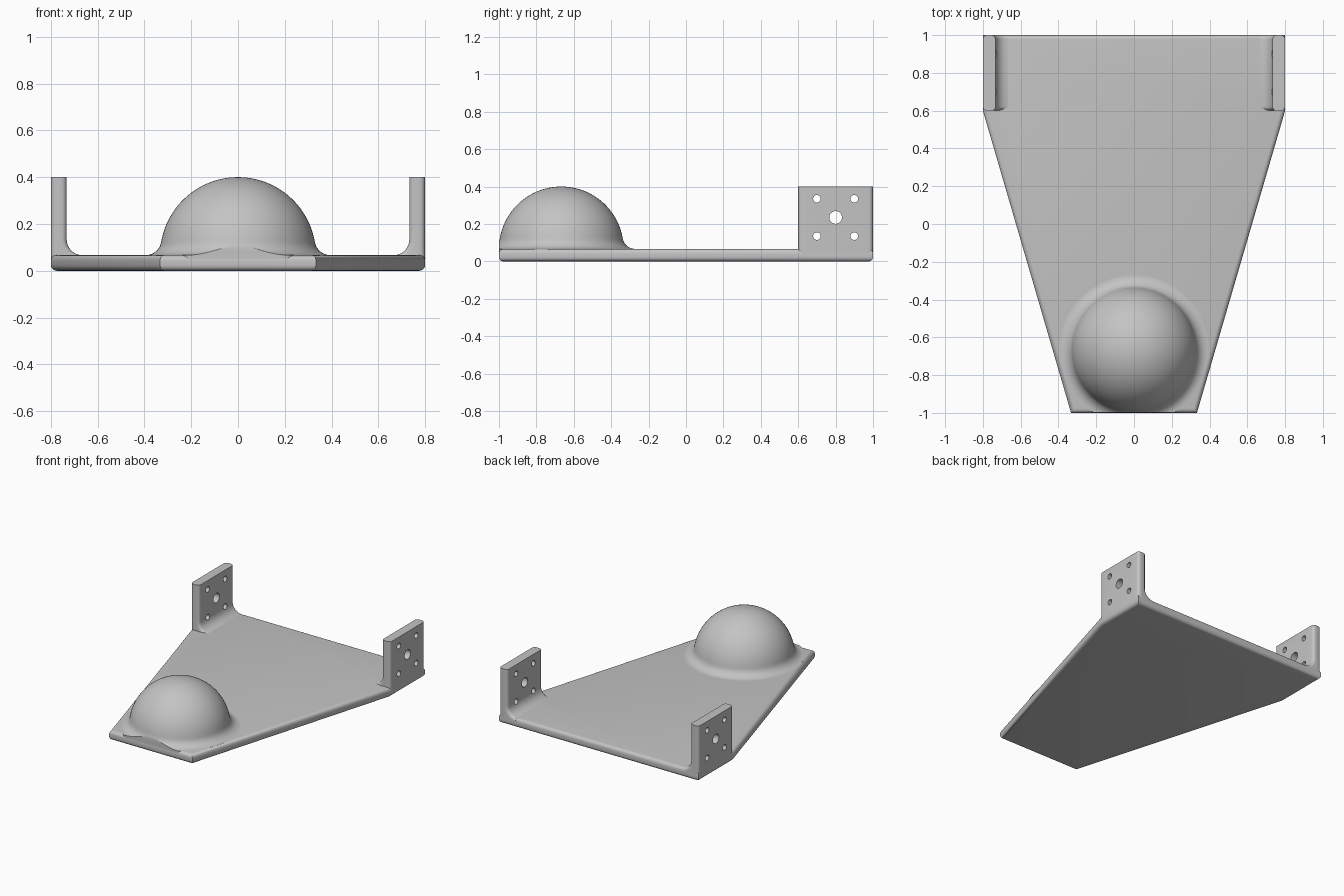
import bpy, bmesh
from math import cos, sin, pi, radians, sqrt, asin
from mathutils import Matrix, Vector

cube = bpy.data.objects.get("Cube")
if cube:
    bpy.data.objects.remove(cube, do_unlink=True)

grey = bpy.data.materials.new("light grey")
grey.use_nodes = True
COLOUR = (0.55, 0.55, 0.55, 1)
grey.diffuse_color = COLOUR
grey.node_tree.nodes["Principled BSDF"].inputs["Base Color"].default_value = COLOUR

T = 0.067      # plate thickness
R = 1 / 3      # dome radius
F = 0.067      # fillet radius


def activate(ob):
    bpy.ops.object.select_all(action="DESELECT")
    ob.select_set(True)
    bpy.context.view_layer.objects.active = ob


def finish(bm, name):
    bmesh.ops.recalc_face_normals(bm, faces=bm.faces)
    mesh = bpy.data.meshes.new(name)
    bm.to_mesh(mesh)
    bm.free()
    mesh.materials.append(grey)
    ob = bpy.data.objects.new(name, mesh)
    bpy.context.collection.objects.link(ob)
    return ob


def smooth(ob):
    activate(ob)
    bpy.ops.object.shade_smooth_by_angle(angle=radians(35))


def prism(points, offset):
    """Extrude a closed 3D outline along an offset."""
    bm = bmesh.new()
    face = bm.faces.new([bm.verts.new(p) for p in points])
    out = bmesh.ops.extrude_face_region(bm, geom=[face], use_keep_orig=True)
    moved = [g for g in out["geom"] if isinstance(g, bmesh.types.BMVert)]
    bmesh.ops.translate(bm, verts=moved, vec=offset)
    bmesh.ops.recalc_face_normals(bm, faces=bm.faces)
    return bm


def round_edges(bm, edges, width):
    bmesh.ops.bevel(bm, geom=edges, offset=width, segments=5, profile=0.5,
                    affect="EDGES", clamp_overlap=False)


# Tapered base plate with rounded rims
half = [(R, -1), (0.8, 0.6), (0.8, 1)]
outline = half + [(-x, y) for x, y in reversed(half)]
bm = prism([(x, y, 0) for x, y in outline], (0, 0, T))
rims = [e for e in bm.edges if abs(e.verts[0].co.z - e.verts[1].co.z) < 1e-4]
round_edges(bm, rims, 0.024)
smooth(finish(bm, "base_plate"))

# Dome with a fillet at its foot, trimmed flush with the front of the plate
foot = sqrt((R + F) ** 2 - F ** 2)
start = asin(F / (R + F))
profile = []
for i in range(25):
    a = pi / 2 + (start - pi / 2) * i / 24
    profile.append((R * cos(a), T + R * sin(a)))
for i in range(1, 9):
    a = pi + start + (pi / 2 - start) * i / 8
    profile.append((foot + F * cos(a), T + F + F * sin(a)))
profile += [(foot, T - 0.02), (0, T - 0.02)]
bm = bmesh.new()
verts = [bm.verts.new((r, 0, z)) for r, z in profile]
edges = [bm.edges.new(pair) for pair in zip(verts, verts[1:])]
bmesh.ops.spin(bm, geom=verts + edges, axis=(0, 0, 1), cent=(0, 0, 0),
               angle=2 * pi, steps=96, use_duplicate=False)
bmesh.ops.remove_doubles(bm, verts=bm.verts, dist=1e-4)
bmesh.ops.translate(bm, verts=bm.verts, vec=(0, -2 / 3, 0))
cut = bmesh.ops.bisect_plane(bm, geom=bm.verts[:] + bm.edges[:] + bm.faces[:],
                             plane_co=(0, -0.999, 0), plane_no=(0, -1, 0),
                             clear_outer=True)
rim = [g for g in cut["geom_cut"] if isinstance(g, bmesh.types.BMEdge)]
bmesh.ops.holes_fill(bm, edges=rim, sides=0)
smooth(finish(bm, "dome"))


# Upright mounting tabs with a filleted inner foot and five bolt holes
def tab(side, name):
    inner = 0.8 - T
    shape = [(0.8, 0.024), (0.8, 0.4), (inner, 0.4)]
    for i in range(9):
        a = -pi / 2 * i / 8
        shape.append((inner - F + F * cos(a), T + F + F * sin(a)))
    shape += [(inner - F, T - 0.02), (inner, 0.024)]
    bm = prism([(side * x, 0.6, z) for x, z in shape], (0, 0.4, 0))
    ends = []
    for e in bm.edges:
        a, b = (v.co for v in e.verts)
        level = abs(a.z - b.z) < 1e-4
        above = min(a.z, b.z) >= T - 0.001
        outside = min(abs(a.x), abs(b.x)) > 0.79
        if abs(a.y - b.y) < 1e-4 and not level and (above or outside):
            ends.append(e)
    round_edges(bm, ends, 0.022)
    ob = finish(bm, name)

    holes = [(0.8, 0.235, 0.034)]
    holes += [(y, z, 0.02) for y in (0.7, 0.9) for z in (0.135, 0.335)]
    bm = bmesh.new()
    for y, z, r in holes:
        place = Matrix.Translation((side * 0.76, y, z)) @ Matrix.Rotation(pi / 2, 4, "Y")
        bmesh.ops.create_cone(bm, cap_ends=True, segments=32, radius1=r,
                              radius2=r, depth=0.2, matrix=place)
    cutter = finish(bm, name + "_hole_cutter")
    cutter.hide_render = True
    mod = ob.modifiers.new("bolt holes", "BOOLEAN")
    mod.operation = "DIFFERENCE"
    mod.solver = "EXACT"
    mod.object = cutter
    activate(ob)
    bpy.ops.object.modifier_apply(modifier=mod.name)
    bpy.data.objects.remove(cutter, do_unlink=True)
    smooth(ob)


tab(1, "left_mounting_tab")
tab(-1, "right_mounting_tab")
